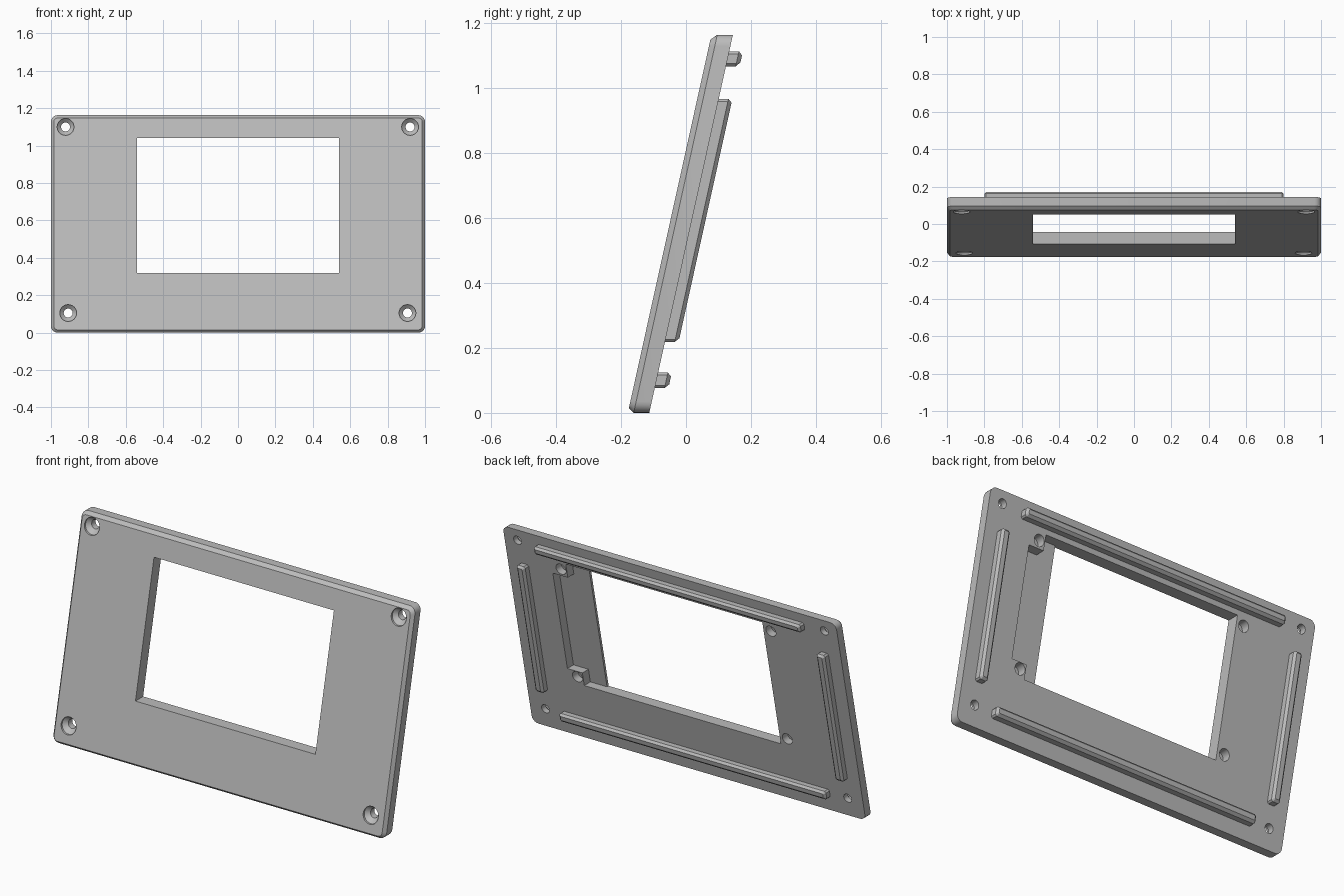
import bpy, bmesh, math
from mathutils import Matrix

cube = bpy.data.objects.get("Cube")
if cube:
    bpy.data.objects.remove(cube, do_unlink=True)

THICK = 0.066
RAIL = 0.042
HEIGHT = 1.163
LEAN = 0.2212

# Single grey plastic
grey = bpy.data.materials.new("grey_plastic")
grey.use_nodes = True
colour = (0.5, 0.5, 0.5, 1)
grey.diffuse_color = colour
grey.node_tree.nodes["Principled BSDF"].inputs["Base Color"].default_value = colour

# Leaning is a shear: depth slides back with height, walls stay level
shear = Matrix.Identity(4)
shear[1][2] = LEAN
shear[1][3] = -0.179


def rounded_rect(x0, x1, z0, z1, r, steps):
    """Outline of a rectangle in x and z with rounded corners."""
    corners = [(x1 - r, z1 - r), (x0 + r, z1 - r), (x0 + r, z0 + r), (x1 - r, z0 + r)]
    pts = []
    for i, (cx, cz) in enumerate(corners):
        for s in range(steps + 1):
            a = math.pi / 2 * (i + s / steps)
            pts.append((cx + r * math.cos(a), cz + r * math.sin(a)))
    return pts


def circle(x, z, r, n=24):
    return [(x + r * math.cos(math.tau * i / n), z + r * math.sin(math.tau * i / n))
            for i in range(n)]


def loft(name, sections):
    """Solid through outlines placed at successive depths."""
    bm = bmesh.new()
    rings = [[bm.verts.new((x, y, z)) for x, z in pts] for y, pts in sections]
    n = len(rings[0])
    for a, b in zip(rings, rings[1:]):
        for i in range(n):
            j = (i + 1) % n
            bm.faces.new((a[i], a[j], b[j], b[i]))
    bm.faces.new(rings[0])
    bm.faces.new(rings[-1])
    bmesh.ops.recalc_face_normals(bm, faces=bm.faces)
    mesh = bpy.data.meshes.new(name)
    bm.to_mesh(mesh)
    bm.free()
    mesh.materials.append(grey)
    obj = bpy.data.objects.new(name, mesh)
    bpy.context.collection.objects.link(obj)
    return obj


def activate(obj):
    bpy.ops.object.select_all(action="DESELECT")
    obj.select_set(True)
    bpy.context.view_layer.objects.active = obj


def cut(target, name, sections):
    """Subtract a lofted solid, then discard the cutter."""
    tool = loft(name, sections)
    tool.hide_render = True
    mod = target.modifiers.new(name, "BOOLEAN")
    mod.operation = "DIFFERENCE"
    mod.solver = "EXACT"
    mod.object = tool
    activate(target)
    bpy.ops.object.modifier_apply(modifier=mod.name)
    bpy.data.objects.remove(tool, do_unlink=True)


def finish(obj):
    obj.data.transform(shear)
    activate(obj)
    bpy.ops.object.shade_smooth_by_angle(angle=math.radians(25))


# Front panel with a chamfered front rim
c = 0.015
outer = rounded_rect(-1, 1, 0, HEIGHT, 0.035, 5)
inner = rounded_rect(-1 + c, 1 - c, c, HEIGHT - c, 0.022, 5)
panel = loft("front_panel", [(0, inner), (0.018, outer), (THICK, outer)])

# Screen window
window = [(-0.54, 0.32), (0.54, 0.32), (0.54, 1.04), (-0.54, 1.04)]
cut(panel, "window_cutter", [(-0.1, window), (0.2, window)])

# Rear pocket beside the window, leaving corner posts
low, high = 0.3203, 1.0397
pocket = [(0.5, low), (0.64, low), (0.64, 0.395), (0.73, 0.395),
          (0.73, 0.96), (0.64, 0.96), (0.64, high), (0.5, high)]
cut(panel, "pocket_cutter", [(0.014, pocket), (0.2, pocket)])

# Blind screw holes around the window
for x in (-0.585, 0.675):
    for z in (0.362, 1.0):
        cut(panel, "blind_hole_cutter",
            [(0.02, circle(x, z, 0.03)), (0.2, circle(x, z, 0.03))])

# Countersunk corner holes
for x, z in ((-0.922, 1.1), (0.92, 1.1), (-0.908, 0.105), (0.906, 0.105)):
    cut(panel, "corner_hole_cutter",
        [(-0.05, circle(x, z, 0.045)), (0.01, circle(x, z, 0.045)),
         (0.032, circle(x, z, 0.024)), (0.2, circle(x, z, 0.024))])
finish(panel)


# Chamfered locating rails on the back
def rail(name, x0, x1, z0, z1):
    b = 0.012
    base = rounded_rect(x0, x1, z0, z1, 0.008, 1)
    top = rounded_rect(x0 + b, x1 - b, z0 + b, z1 - b, 0.004, 1)
    back = THICK + RAIL
    finish(loft(name, [(THICK, base), (back - b, base), (back, top)]))


rail("top_rail", -0.8, 0.8, 1.066, 1.112)
rail("bottom_rail", -0.8, 0.8, 0.076, 0.124)
rail("left_rail", 0.875, 0.925, 0.218, 0.966)
rail("right_rail", -0.925, -0.875, 0.218, 0.966)
